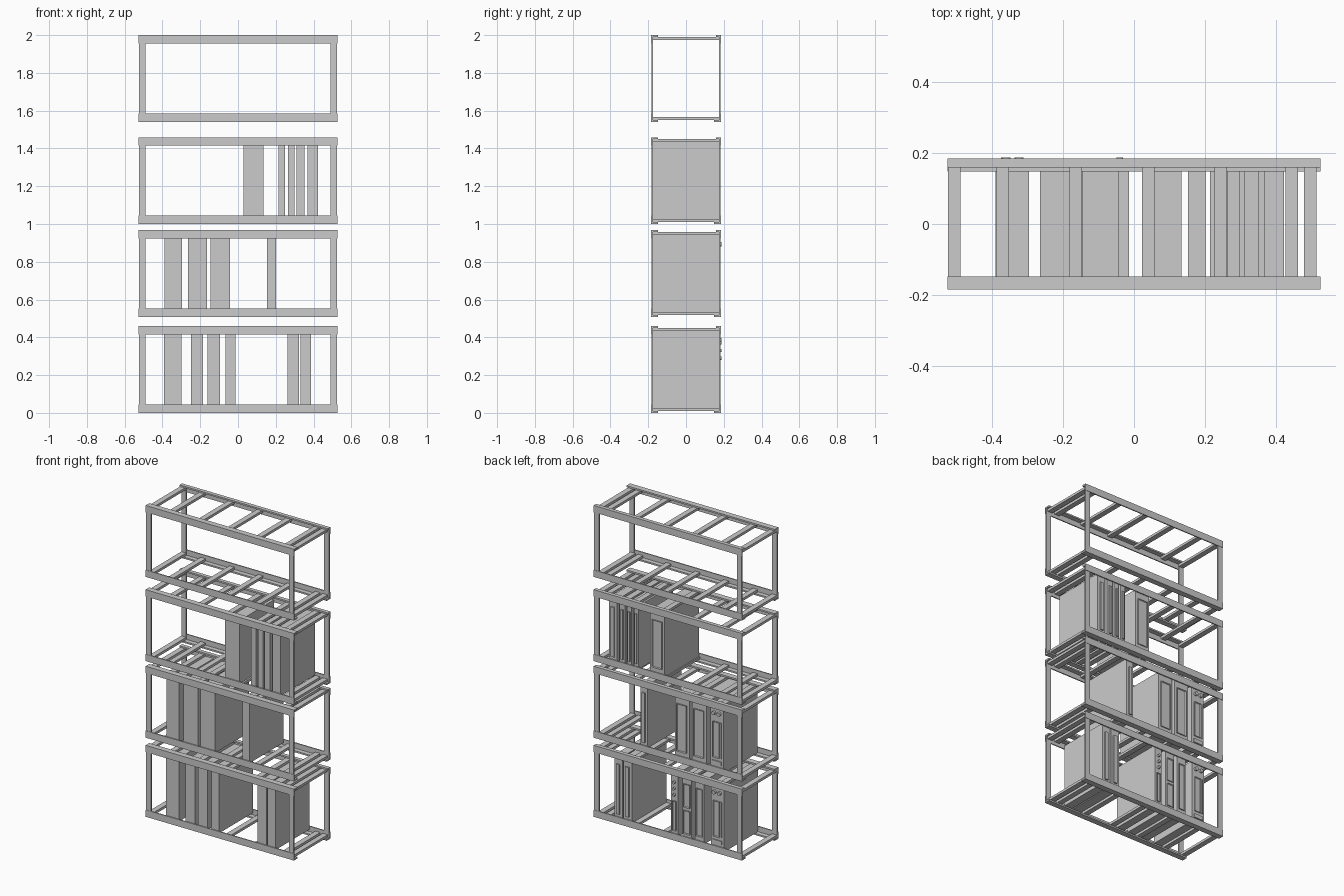
import bpy, bmesh, math
from mathutils import Matrix

if "Cube" in bpy.data.objects:
    bpy.data.objects.remove(bpy.data.objects["Cube"])

H = 0.459                                  # height of one rack
BASES = [0.0, 0.508, 1.0, 1.541]


def add_box(bm, x0, x1, y0, y1, z0, z1):
    m = Matrix.Translation(((x0 + x1) / 2, (y0 + y1) / 2, (z0 + z1) / 2)) @ \
        Matrix.Diagonal((x1 - x0, y1 - y0, z1 - z0, 1))
    return bmesh.ops.create_cube(bm, size=1, matrix=m)['verts']


def finish(bm, name):
    bmesh.ops.recalc_face_normals(bm, faces=bm.faces)
    me = bpy.data.meshes.new(name)
    bm.to_mesh(me)
    bm.free()
    ob = bpy.data.objects.new(name, me)
    bpy.context.collection.objects.link(ob)
    return ob


def boxes(name, items):
    bm = bmesh.new()
    for b in items:
        add_box(bm, *b)
    return finish(bm, name)


def angle_rail(name, side, z_out, up, flange):
    """L-section rail: upright plate on the outside, flange pointing inward."""
    pts = [(0.185, 0), (0.185, 0.044), (0.178, 0.044), (0.178, 0.010),
           (flange, 0.010), (flange, 0)]
    bm = bmesh.new()
    face = bm.faces.new([bm.verts.new((-0.527, side * y, z_out + up * z)) for y, z in pts])
    ext = bmesh.ops.extrude_face_region(bm, geom=[face])['geom']
    bmesh.ops.translate(bm, vec=(1.054, 0, 0),
                        verts=[v for v in ext if isinstance(v, bmesh.types.BMVert)])
    return finish(bm, name)


def rack(n, z):
    for side, sname in ((-1, "front"), (1, "back")):
        angle_rail(f"{sname}_bottom_rail_{n}", side, z, 1, 0.148)
        angle_rail(f"{sname}_top_rail_{n}", side, z + H, -1, 0.16 if side > 0 else 0.148)
        # flat corner posts behind the rail plates
        y0, y1 = sorted((side * 0.183, side * 0.174))
        boxes(f"{sname}_posts_{n}", [(s - 0.0165, s + 0.0165, y0, y1, z + 0.01, z + H - 0.01)
                                     for s in (-0.5075, 0.5075)])
    # end bars and five slats, top and bottom
    xs = [-0.507, -0.37, -0.165, 0.04, 0.245, 0.445, 0.498]
    for name, z0 in (("bottom_slats", z + 0.010), ("top_slats", z + H - 0.026)):
        boxes(f"{name}_{n}", [(x - 0.0175, x + 0.0175, -0.174, 0.174, z0, z0 + 0.016) for x in xs])


def module(name, x0, x1, z, style):
    """Slide-in unit; its detailed face is on the back."""
    Y = 0.174
    w, xc = x1 - x0, (x0 + x1) / 2
    bm = bmesh.new()
    add_box(bm, x0, x1, -Y, Y, z + 0.026, z + H - 0.026)

    def frame(a, b, c, d, t=0.006, out=0.006):
        # raised rim with a recessed middle
        vs = add_box(bm, a, b, Y - 0.002, Y + out, z + c, z + d)
        f = max({f for v in vs for f in v.link_faces}, key=lambda f: f.calc_center_median().y)
        bmesh.ops.inset_region(bm, faces=[f], thickness=t)
        bmesh.ops.translate(bm, verts=f.verts[:], vec=(0, -out * 0.8, 0))

    def knob(x, zz, r):
        m = Matrix.Translation((x, Y + 0.006, z + zz)) @ Matrix.Rotation(math.pi / 2, 4, 'X')
        bmesh.ops.create_cone(bm, cap_ends=True, segments=16, radius1=r, radius2=r,
                              depth=0.016, matrix=m)

    if style == "rib":                     # narrow unit with a long raised strip
        add_box(bm, xc - w * 0.2, xc + w * 0.2, Y, Y + 0.009, z + 0.06, z + 0.38)
    elif style == "door":                  # one tall framed panel
        frame(x0 + w * 0.16, x1 - w * 0.16, 0.07, 0.375)
    elif style == "double":                # two stacked panels
        frame(x0 + w * 0.15, x1 - w * 0.15, 0.06, 0.21)
        frame(x0 + w * 0.15, x1 - w * 0.15, 0.23, 0.38)
    elif style == "knobs":                 # column of knobs over a strip
        frame(x0 + w * 0.25, x1 - w * 0.25, 0.06, 0.25)
        for zz in (0.29, 0.33, 0.37):
            knob(xc, zz, w * 0.17)
    elif style == "control":               # panel with plates and knobs
        frame(x0 + w * 0.3, x1 - w * 0.2, 0.10, 0.33)
        add_box(bm, x0 + w * 0.15, x1 - w * 0.15, Y, Y + 0.006, z + 0.055, z + 0.08)
        add_box(bm, x0 + w * 0.15, x0 + w * 0.22, Y, Y + 0.006, z + 0.10, z + 0.33)
        for x in (x0 + w * 0.3, x1 - w * 0.3):
            knob(x, 0.385, 0.012)
    finish(bm, name)


UNITS = [
    [(-0.391, -0.298, "control"), (-0.250, -0.185, "door"), (-0.162, -0.096, "double"),
     (-0.066, -0.014, "knobs"), (0.262, 0.324, "rib"), (0.331, 0.387, "rib")],
    [(-0.388, -0.296, "control"), (-0.266, -0.164, "door"), (-0.145, -0.042, "door"),
     (0.153, 0.202, "rib")],
    [(0.030, 0.134, "door"), (0.215, 0.249, "rib"), (0.264, 0.298, "rib"),
     (0.311, 0.351, "rib"), (0.368, 0.424, "rib")],
    [],
]

for i, (base, units) in enumerate(zip(BASES, UNITS), 1):
    rack(i, base)
    for j, (a, b, style) in enumerate(units, 1):
        module(f"slide_in_unit_{i}_{j}", a, b, base, style)
